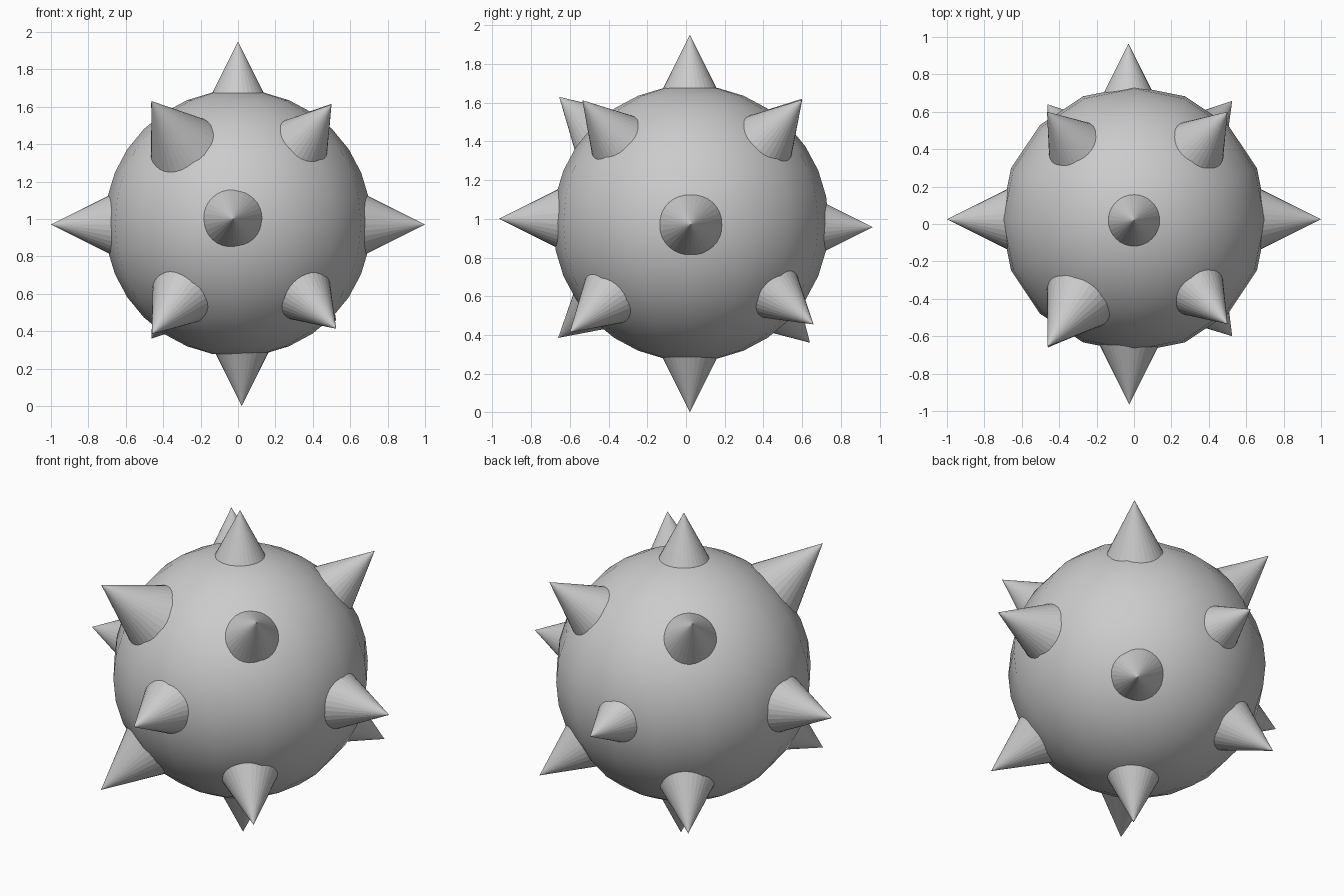
import bpy
from mathutils import Vector

if "Cube" in bpy.data.objects:
    bpy.data.objects.remove(bpy.data.objects["Cube"])

CENTRE = Vector((0, 0.025, 0.977))
RADIUS = 0.712
BASE = 0.62      # distance of the spike bases from the ball centre, hidden inside
SLOPE = 0.5      # cone radius per unit of height

# Ball body
bpy.ops.mesh.primitive_uv_sphere_add(segments=16, ring_count=16, radius=RADIUS, location=CENTRE)
ball = bpy.context.object
ball.name = "ball"
bpy.ops.object.shade_smooth()


def spike(name, tip, axis=None):
    """Cone ending at tip, along axis (default: straight out from the ball centre)."""
    tip = Vector(tip)
    d = Vector(axis) if axis else (tip - CENTRE).normalized()
    h = (tip - CENTRE).dot(d) - BASE
    bpy.ops.mesh.primitive_cone_add(
        vertices=32, radius1=h * SLOPE, radius2=0, depth=h,
        location=tip - d * h / 2,
        rotation=d.to_track_quat('Z', 'Y').to_euler())
    bpy.context.object.name = name


# Six spikes along the main axes
spike("spike_top", (0, 0.02, 1.95), (0, 0, 1))
spike("spike_bottom", (0.02, 0.02, 0), (0, 0, -1))
spike("spike_left", (-1, 0.025, 0.97), (-1, 0, 0))
spike("spike_right", (1, 0.025, 0.97), (1, 0, 0))
spike("spike_front", (-0.025, -0.965, 1.0), (0, -1, 0))
spike("spike_back", (-0.03, 0.965, 0.957), (0, 1, 0))

# Eight spikes on the diagonals, slightly irregular
diagonals = {
    "front_left_upper": (-0.462, -0.655, 1.63),
    "front_right_upper": (0.50, -0.535, 1.612),
    "back_left_upper": (-0.465, 0.60, 1.62),
    "back_right_upper": (0.50, 0.60, 1.615),
    "front_left_lower": (-0.46, -0.66, 0.385),
    "front_right_lower": (0.525, -0.60, 0.413),
    "back_left_lower": (-0.463, 0.64, 0.36),
    "back_right_lower": (0.525, 0.658, 0.455),
}
for name, tip in diagonals.items():
    spike("spike_" + name, tip)
